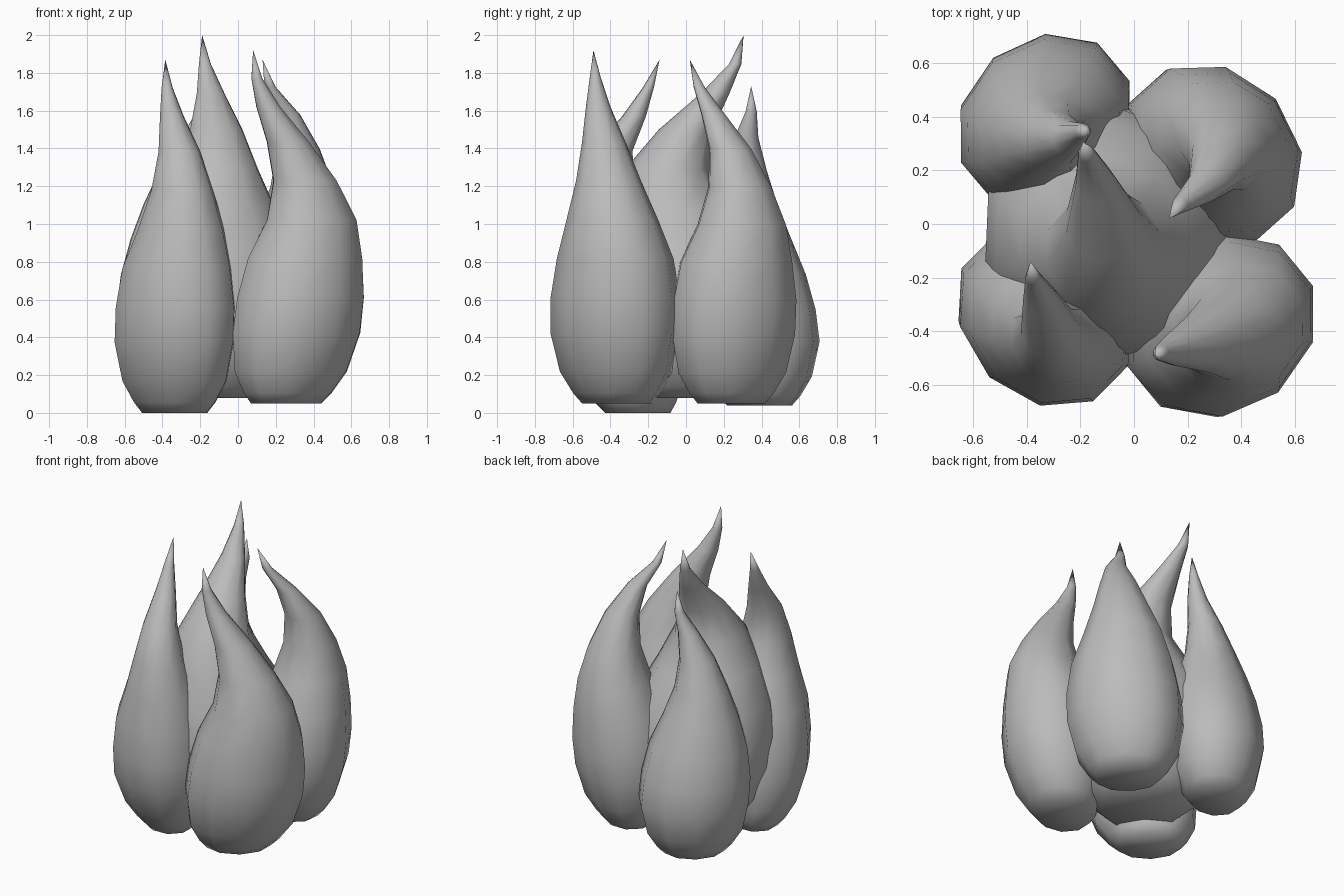
import bpy, bmesh, math

cube = bpy.data.objects.get("Cube")
if cube:
    bpy.data.objects.remove(cube)

SIDES = 10
# Shared teardrop profile: (fraction of height, radius)
PROFILE = [(0, .18), (.03, .225), (.09, .288), (.2, .33), (.3, .33), (.41, .3), (.52, .236),
           (.63, .168), (.74, .113), (.84, .064), (.92, .03)]
# Height fractions at which each spine path is given
KEYS = [0, .2, .41, .52, .63, .74, .84, .92, 1]

grey = bpy.data.materials.new("plain_grey")
grey.use_nodes = True
colour = (.5, .5, .5, 1)
grey.diffuse_color = colour
grey.node_tree.nodes["Principled BSDF"].inputs["Base Color"].default_value = colour


def spine_point(path, f):
    """Centre of the flame at height fraction f."""
    for i in range(len(KEYS) - 1):
        if f <= KEYS[i + 1]:
            t = (f - KEYS[i]) / (KEYS[i + 1] - KEYS[i])
            return [a + (b - a) * t for a, b in zip(path[i], path[i + 1])]


def flame(name, bottom, top, path, girth=1.0, flat=.08, spread=.11):
    """Loft oval rings of the teardrop profile along a curling spine."""
    bm = bmesh.new()
    rings = []
    # The oval is thin along the outward direction and wide across it
    out = math.atan2(path[1][1], path[1][0])
    ca, sa = math.cos(out), math.sin(out)
    for f, radius in PROFILE:
        cx, cy = spine_point(path, f)
        r = radius * (girth - (girth - 1) * f ** 3)
        thin, wide = r * (1 - flat * (1 - f)), r * (1 + spread * (1 - f))
        ring = []
        for k in range(SIDES):
            a = math.tau * k / SIDES
            u, v = thin * math.cos(a), wide * math.sin(a)
            ring.append(bm.verts.new((cx + u * ca - v * sa, cy + u * sa + v * ca,
                                      bottom + f * (top - bottom))))
        rings.append(ring)
    tip = bm.verts.new((*path[-1], top))
    bm.faces.new(reversed(rings[0]))
    for k in range(SIDES):
        n = (k + 1) % SIDES
        for low, high in zip(rings, rings[1:]):
            bm.faces.new((low[k], low[n], high[n], high[k]))
        bm.faces.new((rings[-1][k], rings[-1][n], tip))
    for face in bm.faces:
        face.smooth = True
    mesh = bpy.data.meshes.new(name)
    bm.to_mesh(mesh)
    bm.free()
    mesh.materials.append(grey)
    bpy.context.collection.objects.link(bpy.data.objects.new(name, mesh))


# Four corner flames
flame("front_right_flame", 0, 1.87,
      [(-.335, -.255), (-.335, -.34), (-.32, -.375), (-.3, -.4), (-.295, -.43),
       (-.31, -.395), (-.35, -.275), (-.375, -.2), (-.385, -.14)], 1, .13)
flame("front_left_flame", .05, 1.92,
      [(.255, -.365), (.31, -.378), (.355, -.375), (.39, -.39), (.355, -.41),
       (.265, -.435), (.16, -.465), (.1, -.48), (.08, -.49)], 1.04)
flame("back_left_flame", .05, 1.87,
      [(.25, .24), (.28, .25), (.31, .265), (.33, .295), (.34, .285),
       (.32, .235), (.265, .145), (.17, .07), (.13, .02)], 1.02, .1)
flame("back_right_flame", .04, 1.73,
      [(-.33, .39), (-.33, .39), (-.335, .345), (-.345, .33), (-.34, .32),
       (-.305, .315), (-.24, .32), (-.19, .345), (-.175, .345)], .97)

# Large middle flame
flame("centre_flame", .08, 2,
      [(-.09, -.03), (-.09, -.025), (-.105, -.05), (-.115, -.08), (-.11, -.1),
       (-.115, 0), (-.145, .155), (-.175, .26), (-.19, .305)], 1.45, 0, 0)
